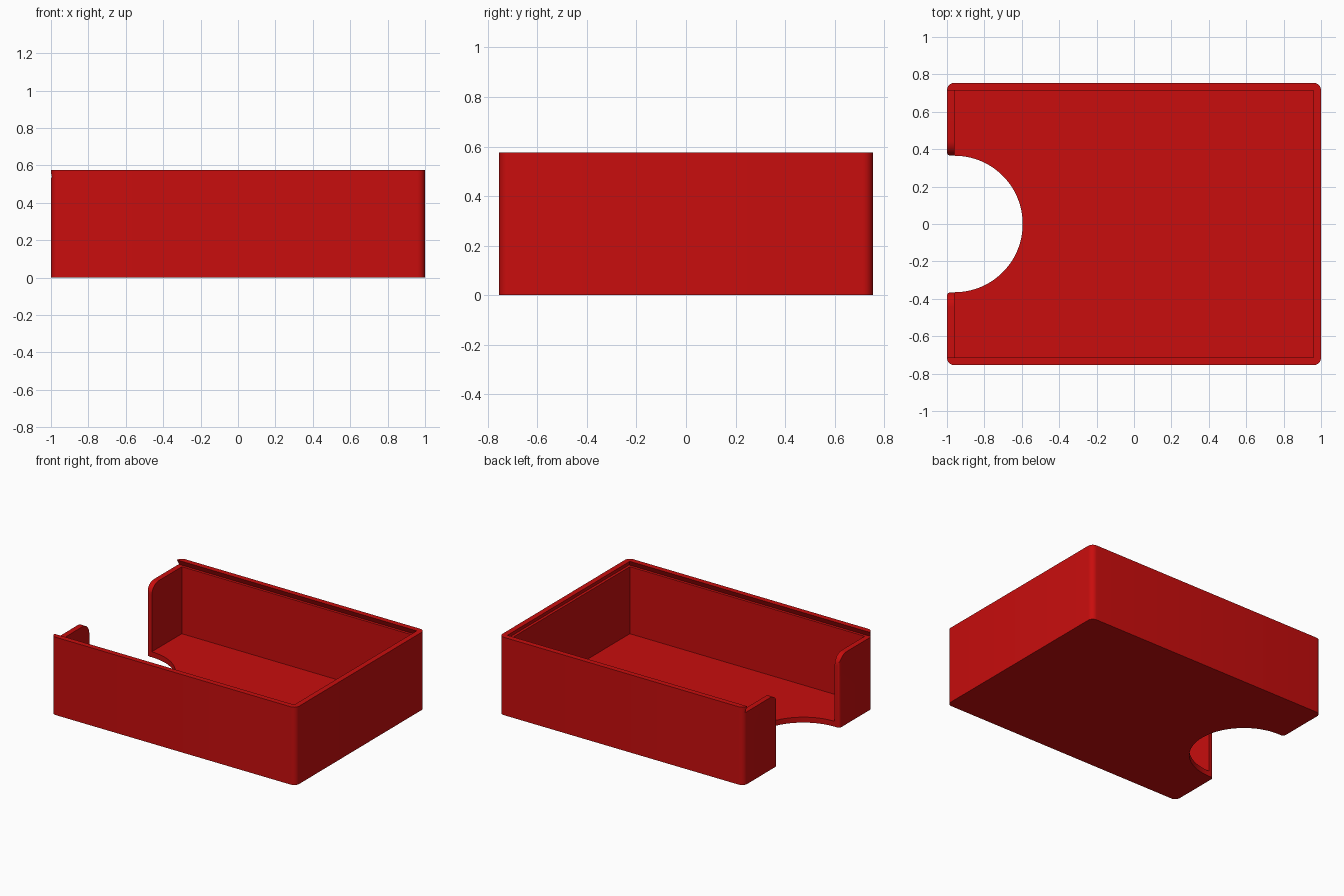
import bpy, bmesh, math
from mathutils import Vector

if "Cube" in bpy.data.objects:
    bpy.data.objects.remove(bpy.data.objects["Cube"], do_unlink=True)

HX, HY, H = 1.0, 0.755, 0.575      # half length, half width, height
WALL, FLOOR = 0.04, 0.04
LEDGE = 0.535                      # bottom of the lid groove, top of the low end wall
NOTCH_R = 0.365
INX, INY = HX - WALL, HY - WALL

red = bpy.data.materials.new("red plastic")
red.use_nodes = True
red.diffuse_color = (0.58, 0.004, 0.004, 1)
red.node_tree.nodes["Principled BSDF"].inputs["Base Color"].default_value = red.diffuse_color


def arc(cx, cy, r, start, end, n):
    """Points on an arc, angles in degrees."""
    angles = [math.radians(start + (end - start) * i / n) for i in range(n + 1)]
    return [(cx + r * math.cos(a), cy + r * math.sin(a)) for a in angles]


def loft(name, bottom, top):
    """Closed solid between two matching loops of 3D points."""
    bm = bmesh.new()
    lo = [bm.verts.new(p) for p in bottom]
    hi = [bm.verts.new(p) for p in top]
    bm.faces.new(lo)
    bm.faces.new(hi)
    for i in range(len(lo)):
        j = (i + 1) % len(lo)
        bm.faces.new((lo[i], lo[j], hi[j], hi[i]))
    bmesh.ops.recalc_face_normals(bm, faces=bm.faces)
    mesh = bpy.data.meshes.new(name)
    bm.to_mesh(mesh)
    bm.free()
    mesh.materials.append(red)
    ob = bpy.data.objects.new(name, mesh)
    bpy.context.collection.objects.link(ob)
    return ob


def prism(name, outline, z0, z1):
    return loft(name, [(x, y, z0) for x, y in outline], [(x, y, z1) for x, y in outline])


def rect(x0, x1, y):
    return [(x0, -y), (x1, -y), (x1, y), (x0, y)]


# Outer block with rounded upright corners
outline = []
for sx, sy, start in ((1, 1, 0), (-1, 1, 90), (-1, -1, 180), (1, -1, 270)):
    outline += arc(sx * INX, sy * INY, WALL, start, start + 90, 8)
tray = prism("sliding_lid_tray", outline, 0, H)

# Inside of the tray
cavity = prism("cavity_cutter", rect(-INX, INX, INY), FLOOR, H + 0.1)

# Dovetail groove for the lid, open at the low end wall
g = 0.02
slope = g / (H - LEDGE)
over = 0.01
groove = loft("groove_cutter",
              [(x, y, LEDGE) for x, y in rect(-1.2, INX + g, INY + g)],
              [(x, y, H + over) for x, y in rect(-1.2, INX - slope * over, INY - slope * over)])

# Finger notch through the floor and end wall, outer corners rounded
c = 0.02
half = arc(-HX + c, NOTCH_R + c, c, -90, -180, 5)
notch_plan = arc(-INX, 0, NOTCH_R, -90, 90, 48) + half
notch_plan += [(-1.2, NOTCH_R + c), (-1.2, -NOTCH_R - c)]
notch_plan += [(x, -y) for x, y in reversed(half)]
notch = prism("notch_cutter", notch_plan, -0.1, H + 0.1)

# Rounded top corners of the end wall beside the notch
r = 0.08
side = arc(NOTCH_R + r, LEDGE - r, r, 180, 90, 10)
side = [(NOTCH_R - 0.02, LEDGE - r)] + side + [(NOTCH_R + r, H + 0.05)]
flare = side + [(-y, z) for y, z in reversed(side)]
flare_cut = loft("flare_cutter", [(-1.1, y, z) for y, z in flare],
                 [(-INX + 0.01, y, z) for y, z in flare])

# Carve the tray
bpy.context.view_layer.objects.active = tray
for cutter in (cavity, groove, notch, flare_cut):
    cutter.hide_render = True
    mod = tray.modifiers.new(cutter.name, 'BOOLEAN')
    mod.operation = 'DIFFERENCE'
    mod.solver = 'EXACT'
    mod.object = cutter
    bpy.ops.object.modifier_apply(modifier=mod.name)
    bpy.data.objects.remove(cutter, do_unlink=True)

bpy.ops.object.select_all(action='DESELECT')
tray.select_set(True)
bpy.ops.object.shade_smooth_by_angle(angle=math.radians(30))
